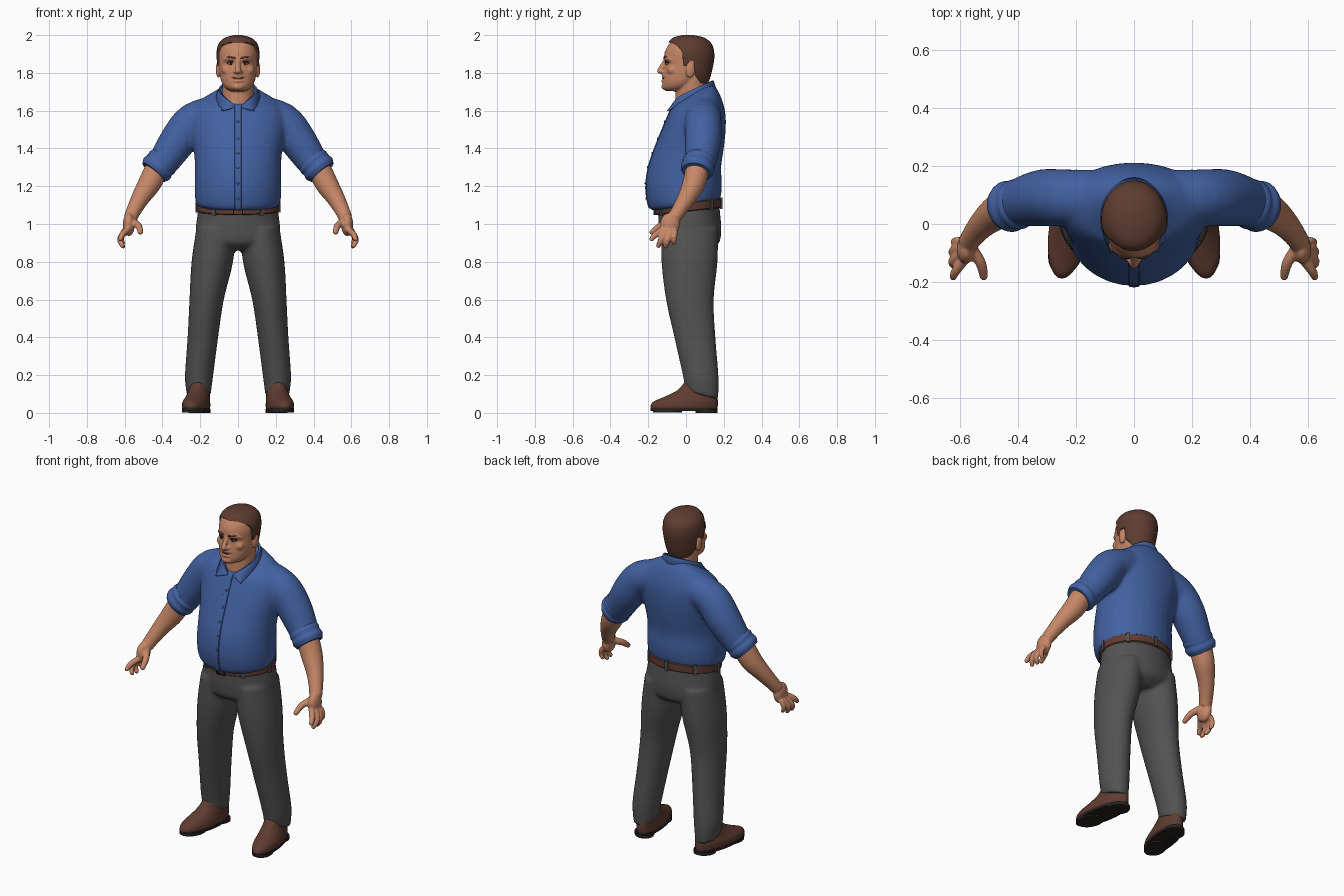
import bpy, bmesh, math
from mathutils import Vector, Matrix

if "Cube" in bpy.data.objects:
    bpy.data.objects.remove(bpy.data.objects["Cube"], do_unlink=True)

BOTH = (1, -1)


def material(name, r, g, b):
    mat = bpy.data.materials.new(name)
    mat.use_nodes = True
    mat.diffuse_color = (r, g, b, 1)
    bsdf = next(n for n in mat.node_tree.nodes if n.type == 'BSDF_PRINCIPLED')
    bsdf.inputs["Base Color"].default_value = (r, g, b, 1)
    bsdf.inputs["Roughness"].default_value = 0.8
    return mat


SKIN = material("warm skin", .56, .24, .135)
SHIRT = material("blue cotton", .055, .12, .36)
TROUSER = material("grey wool", .085, .085, .085)
LEATHER = material("brown leather", .115, .045, .03)
HAIR = material("brown hair", .11, .045, .03)
SOLE = material("dark rubber", .02, .016, .015)
WHITE = material("eye white", .5, .45, .4)
DARK = material("dark iris", .02, .012, .01)
LIP = material("lip line", .16, .05, .03)
BUTTON = material("button grey", .13, .15, .2)


def spline(keys, steps=4):
    """Smooth rows of numbers through the key rows."""
    k = [keys[0]] + list(keys) + [keys[-1]]
    out = []
    for rows in zip(k, k[1:], k[2:], k[3:]):
        for i in range(steps):
            t = i / steps
            out.append([q + .5 * t * ((r - p) + t * (2*p - 5*q + 4*r - s + t * (3*q - p - 3*r + s)))
                        for p, q, r, s in zip(*rows)])
    return out + [list(keys[-1])]


def skin_rings(bm, rings):
    loops = [[bm.verts.new(co) for co in ring] for ring in rings]
    n = len(loops[0])
    for a, b in zip(loops, loops[1:]):
        for i in range(n):
            bm.faces.new((a[i], a[(i + 1) % n], b[(i + 1) % n], b[i]))
    bm.faces.new(loops[0][::-1])
    bm.faces.new(loops[-1])


def loft(bm, keys, sides=(1,), toe=0, steps=4, n=32):
    """Stacked ovals: height, centre x, half width, front y, back y, tilt."""
    for s in sides:
        rings = []
        for z, x, rx, front, back, tilt in spline([(*k, 0)[:6] for k in keys], steps):
            ring = []
            for i in range(n):
                a = math.tau * i / n
                y = (front + back) / 2 + (back - front) / 2 * math.sin(a)
                ring.append((s * (x + rx * math.cos(a) - toe * y), y, z + tilt * y))
            rings.append(ring)
        skin_rings(bm, rings)


def tube(bm, keys, sides=(1,), n=16):
    """Round tube through points x, y, z, radius."""
    for s in sides:
        path = [(Vector((s * x, y, z)), r) for x, y, z, r in spline(keys)]
        rings = []
        for i, (p, r) in enumerate(path):
            d = path[min(i + 1, len(path) - 1)][0] - path[max(i - 1, 0)][0]
            q = d.to_track_quat('Z', 'Y')
            rings.append([p + q @ Vector((r * math.cos(math.tau * j / n), r * math.sin(math.tau * j / n), 0))
                          for j in range(n)])
        skin_rings(bm, rings)


def ball(bm, centre, size, sides=(1,)):
    for s in sides:
        m = Matrix.Translation((s * centre[0], *centre[1:])) @ Matrix.Diagonal((*size, 1))
        bmesh.ops.create_uvsphere(bm, u_segments=20, v_segments=12, radius=1, matrix=m)


def box(bm, centre, size, turn=0):
    m = Matrix.Translation(centre) @ Matrix.Rotation(turn, 4, 'Z') @ Matrix.Diagonal((*size, 1))
    bmesh.ops.create_cube(bm, size=1, matrix=m)


def finish(name, bm, mat, voxel=0, smooth=3):
    """Make the object; a voxel size melts its pieces into one skin."""
    bmesh.ops.recalc_face_normals(bm, faces=bm.faces)
    mesh = bpy.data.meshes.new(name)
    bm.to_mesh(mesh)
    bm.free()
    mesh.materials.append(mat)
    ob = bpy.data.objects.new(name, mesh)
    bpy.context.collection.objects.link(ob)
    bpy.ops.object.select_all(action='DESELECT')
    ob.select_set(True)
    bpy.context.view_layer.objects.active = ob
    bpy.ops.object.shade_smooth_by_angle(angle=math.radians(45))
    if voxel:
        remesh = ob.modifiers.new("melt", 'REMESH')
        remesh.mode = 'VOXEL'
        remesh.voxel_size = voxel
        remesh.use_smooth_shade = True
        soft = ob.modifiers.new("soften", 'SMOOTH')
        soft.factor, soft.iterations = .5, smooth
    return ob


# Shirt: body and sleeves melted together
torso = [(1.09, 0, .2, -.175, .165, .11), (1.115, 0, .224, -.198, .182, .11), (1.2, 0, .23, -.213, .19, .05),
         (1.3, 0, .228, -.2, .186, 0), (1.4, 0, .236, -.167, .2, 0), (1.5, 0, .255, -.127, .21, 0),
         (1.58, 0, .255, -.095, .208, .05), (1.64, 0, .2, -.075, .18, .25), (1.67, 0, .1, -.055, .135, .6)]
bm = bmesh.new()
loft(bm, torso)
tube(bm, [(.1, .09, 1.59, .095), (.235, .09, 1.545, .098), (.315, .09, 1.445, .098),
          (.39, .075, 1.335, .084), (.425, .065, 1.295, .078)], BOTH, 24)
finish("shirt", bm, SHIRT, .011, 6)

# Rolled cuffs
bm = bmesh.new()
tube(bm, [(.385, .07, 1.345, .078), (.4, .068, 1.328, .087), (.414, .064, 1.312, .084),
          (.43, .06, 1.293, .089), (.447, .055, 1.273, .077)], BOTH, 28)
finish("sleeve_cuffs", bm, SHIRT)

# Button strip down the front, and its buttons
bm = bmesh.new()
front_line = [(y, z + tilt * y) for z, _, _, y, _, tilt in spline(torso)[3:-3]]
rows = [[bm.verts.new((x, y + d, z)) for x, d in ((-.02, .004), (-.016, -.003), (.016, -.003), (.02, .004))]
        for y, z in front_line]
for a, b in zip(rows, rows[1:]):
    for i in range(3):
        bm.faces.new((a[i], a[i + 1], b[i + 1], b[i]))
finish("button_strip", bm, SHIRT)
bm = bmesh.new()
for i in range(6):
    height = 1.135 + i * .08
    y = min(front_line, key=lambda p: abs(p[1] - height))
    ball(bm, (0, y[0] - .003, y[1]), (.007, .004, .007))
finish("buttons", bm, BUTTON)

# Folded collar, open at the throat
bm = bmesh.new()
rows = []
for i in range(41):
    u = i / 20 - 1
    a, e = u * math.radians(172), abs(u) ** 7
    c, s = math.cos(a), math.sin(a)
    top = 1.705 + .048 * c - .045 * e
    rows.append([bm.verts.new(co) for co in (
        (.092 * s, .035 + .1 * c, top), (.1 * s, .035 + .108 * c, top + .003),
        (.122 * s + math.copysign(.07 * e, u), .035 + .125 * c - .008 * e, top - .048 + .035 * e))])
for a, b in zip(rows, rows[1:]):
    for i in range(2):
        bm.faces.new((a[i], a[i + 1], b[i + 1], b[i]))
collar = finish("collar", bm, SHIRT)
thick = collar.modifiers.new("cloth", 'SOLIDIFY')
thick.thickness, thick.offset = .01, 0

# Trousers: hips and two legs melted together
bm = bmesh.new()
loft(bm, [(.86, 0, .15, -.08, .12), (.9, 0, .215, -.135, .175), (.97, 0, .224, -.146, .187),
          (1.05, 0, .215, -.147, .18, .08), (1.09, 0, .21, -.15, .175, .11)])
loft(bm, [(.98, .115, .105, -.13, .17), (.8, .136, .11, -.13, .167), (.6, .166, .091, -.106, .147),
          (.4, .186, .081, -.062, .156), (.2, .206, .075, -.017, .172), (.14, .208, .067, -.008, .172, -.2),
          (.115, .208, .064, -.004, .17, -.25)], BOTH)
finish("trousers", bm, TROUSER, .011, 4)

# Belt, loops and buckle
bm = bmesh.new()
loft(bm, [(z, 0, .218 - d, -.162 + d, .186 - d, .11) for z, d in ((1.065, .006), (1.07, 0), (1.11, 0), (1.115, .006))],
     steps=1, n=48)
finish("belt", bm, LEATHER)
bm = bmesh.new()
for degrees in (-125, -55, -5, 185, 45, 90, 135):
    a = math.radians(degrees)
    y = .012 + .175 * math.sin(a)
    box(bm, (.219 * math.cos(a), y, 1.09 + .11 * y), (.012, .018, .06), a)
finish("belt_loops", bm, TROUSER)
bm = bmesh.new()
for x in (-.024, .024):
    box(bm, (x, -.165, 1.071), (.007, .012, .046))
for z in (1.05, 1.092):
    box(bm, (0, -.165, z), (.055, .012, .007))
finish("belt_buckle", bm, SOLE)

# Shoes with soles and heels
bm = bmesh.new()
loft(bm, [(.018, .22, .064, -.18, .164), (.035, .22, .07, -.188, .168), (.06, .22, .068, -.172, .169),
          (.085, .217, .061, -.115, .166), (.12, .214, .054, -.045, .16), (.16, .21, .05, -.01, .15)], BOTH, .15)
finish("shoes", bm, LEATHER)
bm = bmesh.new()
for x, width, front, back, low, high in ((.22, .069, -.188, .168, .01, .027), (.22, .058, .05, .168, 0, .02),
                                         (.22, .06, -.175, -.02, .002, .02)):
    loft(bm, [(low, x, width, front, back), (high, x, width, front, back)], BOTH, .15, 1)
finish("shoe_soles", bm, SOLE)

# Bare forearms with hands, fingers and thumbs
bm = bmesh.new()
tube(bm, [(.42, .065, 1.31, .064), (.468, .042, 1.215, .061), (.515, .005, 1.14, .049),
          (.55, -.035, 1.075, .04), (.57, -.065, 1.03, .036)], BOTH, 20)
ball(bm, (.578, -.085, .998), (.032, .052, .062), BOTH)
for knuckle, joint, tip, r in (((.58, -.12, .975), (.612, -.16, .945), (.622, -.182, .92), .015),
                               ((.597, -.105, .965), (.624, -.13, .92), (.612, -.146, .885), .015),
                               ((.603, -.08, .96), (.624, -.097, .915), (.608, -.108, .882), .0145),
                               ((.6, -.058, .965), (.618, -.062, .928), (.608, -.065, .9), .013),
                               ((.56, -.08, 1.015), (.527, -.135, .99), (.517, -.18, .957), .017)):
    tube(bm, [(*knuckle, r * 1.15), (*joint, r * 1.1), (*tip, r * .85)], BOTH, 12)
    ball(bm, tip, (r * .85,) * 3, BOTH)
finish("forearms_and_hands", bm, SKIN, .006, 2)

# Head and neck with brow, nose, lips, chin and ears
bm = bmesh.new()
loft(bm, [(1.6, 0, .084, -.062, .12), (1.68, 0, .082, -.056, .115), (1.78, 0, .085, -.05, .11)])
loft(bm, [(1.703, 0, .035, -.105, -.02), (1.72, 0, .066, -.12, .03), (1.75, 0, .087, -.123, .07),
          (1.8, 0, .098, -.119, .11), (1.85, 0, .103, -.112, .13), (1.9, 0, .104, -.115, .138),
          (1.95, 0, .094, -.092, .125), (1.98, 0, .066, -.058, .09), (1.99, 0, .025, -.02, .05)])
tube(bm, [(0, -.106, 1.868, .012), (0, -.126, 1.835, .013), (0, -.138, 1.81, .016)])
ball(bm, (0, -.137, 1.809), (.016, .017, .014))
ball(bm, (.014, -.122, 1.805), (.012, .014, .011), BOTH)
tube(bm, [(0, -.106, 1.872, .012), (.045, -.1, 1.879, .013), (.075, -.07, 1.866, .009)], BOTH)
ball(bm, (0, -.116, 1.757), (.03, .015, .009))
ball(bm, (0, -.113, 1.784), (.034, .016, .011))
ball(bm, (0, -.108, 1.728), (.034, .022, .02))
ball(bm, (.055, -.07, 1.815), (.033, .03, .028), BOTH)
ball(bm, (.104, .022, 1.818), (.013, .025, .044), BOTH)
finish("head", bm, SKIN, .005, 3)

# Eyes, eyebrows and mouth
bm = bmesh.new()
ball(bm, (.038, -.097, 1.85), (.016, .012, .007), BOTH)
finish("eyes", bm, WHITE)
bm = bmesh.new()
ball(bm, (.037, -.103, 1.85), (.0075, .008, .0075), BOTH)
tube(bm, [(.02, -.105, 1.857, .004), (.038, -.106, 1.859, .005), (.058, -.091, 1.853, .004)], BOTH, 8)
finish("irises_and_lashes", bm, DARK)
bm = bmesh.new()
tube(bm, [(.014, -.115, 1.876, .005), (.045, -.11, 1.885, .006), (.073, -.077, 1.874, .004)], BOTH, 8)
finish("eyebrows", bm, HAIR)
bm = bmesh.new()
tube(bm, [(-.038, -.109, 1.775, .003), (0, -.124, 1.77, .004), (.038, -.109, 1.775, .003)], n=8)
finish("mouth", bm, LIP)

# Hair: a cap trimmed along the hairline by a side profile
bm = bmesh.new()
loft(bm, [(1.735, 0, .085, -.1, .112), (1.78, 0, .1, -.12, .13), (1.85, 0, .11, -.125, .146),
          (1.9, 0, .114, -.125, .15), (1.95, 0, .105, -.1, .138), (1.985, 0, .072, -.072, .1),
          (2, 0, .02, -.02, .04)])
hair = finish("hair", bm, HAIR)
bm = bmesh.new()
hairline = [(-.3, 1.6), (.08, 1.6), (.075, 1.75), (.047, 1.79), (.045, 1.86), (.02, 1.865), (.01, 1.835),
            (-.014, 1.84), (-.02, 1.91), (-.045, 1.943), (-.078, 1.96), (-.3, 1.972)]
skin_rings(bm, [[(x, y, z) for y, z in hairline] for x in (-.3, .3)])
cutter = finish("hairline_cutter", bm, HAIR)
cutter.hide_render = True
cutter.hide_set(True)
trim = hair.modifiers.new("hairline", 'BOOLEAN')
trim.operation, trim.solver, trim.object = 'DIFFERENCE', 'EXACT', cutter
